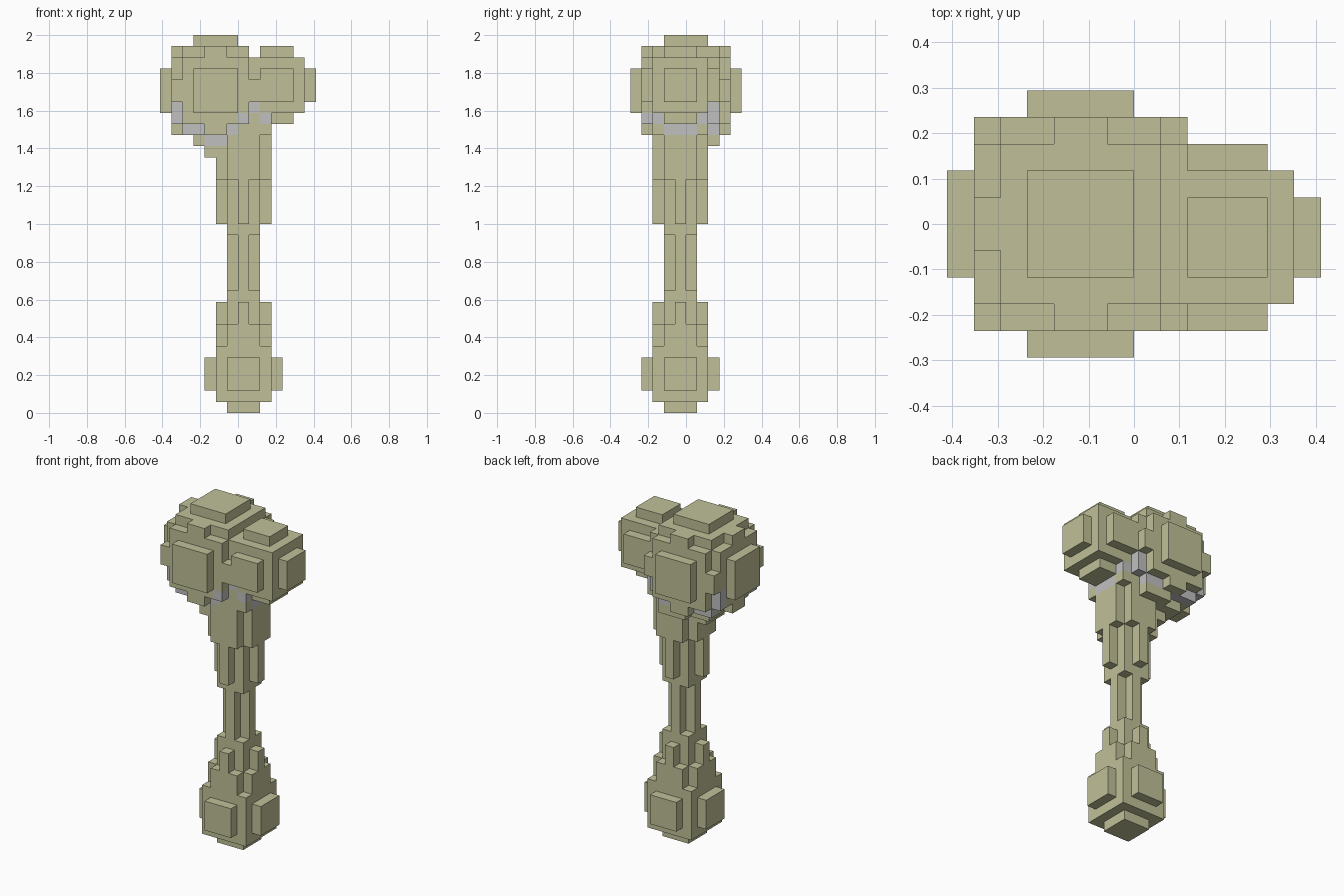
import bpy, bmesh
from mathutils import Vector

if "Cube" in bpy.data.objects:
    bpy.data.objects.remove(bpy.data.objects["Cube"], do_unlink=True)

U = 2 / 34                      # size of one block
ORIGIN = Vector((-7, -5, 0))    # grid corner, in blocks


def material(name, rgb):
    m = bpy.data.materials.new(name)
    m.use_nodes = True
    m.diffuse_color = (*rgb, 1)
    m.node_tree.nodes["Principled BSDF"].inputs["Base Color"].default_value = (*rgb, 1)
    return m


MATS = [material("bone_olive", (0.53, 0.53, 0.32)),
        material("joint_grey", (0.527, 0.527, 0.527))]


def ball(cx, cy, cz, r):
    """Grid blocks whose centres lie inside a sphere."""
    return {(i, j, k) for i in range(14) for j in range(10) for k in range(34)
            if (i + .5 - cx) ** 2 + (j + .5 - cy) ** 2 + (k + .5 - cz) ** 2 <= r * r}


def disc(r2, k):
    """One round slice of the shaft, centred on its axis."""
    return {(7 + a, 4 + b, k) for a in range(-2, 3) for b in range(-2, 3)
            if a * a + b * b <= r2}


# Rounded ends
knob = ball(7.5, 4.5, 3.5, 3.5)
small = ball(10.5, 4.5, 29.5, 3.5)
large = ball(5, 5, 29, 5)
large -= {c for c in large if c[0] >= 8 and c[2] >= 32}   # notch between the lobes

# Shaft: first layer, end layer, squared radius
shaft = set()
for k0, k1, r2 in [(6, 8, 5), (8, 10, 4), (10, 11, 2), (11, 16, 1),
                   (16, 17, 2), (17, 21, 4), (21, 25, 5), (25, 27, 8)]:
    for k in range(k0, k1):
        shaft |= disc(r2, k)
# Small flares under the large lobe
shaft |= {(4, j, 23) for j in (3, 4, 5)} | {(i, 7, 24) for i in (5, 6, 7)}

# Grey seam around the underside of the large lobe and under the small one
grey = {c for c in large if 25 <= c[2] <= 27 and c[1] in (2, 7)}
grey -= {(7, 2, 25), (8, 2, 25), (8, 2, 26)}
grey |= {(4, 3, 24), (5, 3, 24), (7, 1, 26), (9, 2, 26), (9, 6, 26)}
grey |= {(9, j, 25) for j in (3, 4, 5)}

solid = knob | shaft | small | large
DIRS = [(a, s) for a in range(3) for s in (0, 1)]


def build(name, cells):
    """Mesh the outer faces of a set of blocks and merge flat areas."""
    bm = bmesh.new()
    verts = {}

    def vert(p):
        if p not in verts:
            verts[p] = bm.verts.new((Vector(p) + ORIGIN) * U)
        return verts[p]

    for c in sorted(cells):
        for axis, side in DIRS:
            n = list(c)
            n[axis] += 2 * side - 1
            if tuple(n) in solid:
                continue
            b, d = (axis + 1) % 3, (axis + 2) % 3
            quad = []
            for p, q in ((0, 0), (1, 0), (1, 1), (0, 1)):
                v = list(c)
                v[axis] += side
                v[b] += p
                v[d] += q
                quad.append(vert(tuple(v)))
            f = bm.faces.new(quad if side else quad[::-1])
            f.material_index = int(c in grey)
    bmesh.ops.dissolve_limit(bm, angle_limit=0.02, verts=bm.verts[:],
                             edges=bm.edges[:], delimit={'MATERIAL'})
    me = bpy.data.meshes.new(name)
    bm.to_mesh(me)
    bm.free()
    for m in MATS:
        me.materials.append(m)
    bpy.context.collection.objects.link(bpy.data.objects.new(name, me))


# Each block belongs to one part only
build("lower_knob", knob)
build("large_lobe", large)
build("small_lobe", small - large)
build("shaft", shaft - knob - large - small)
